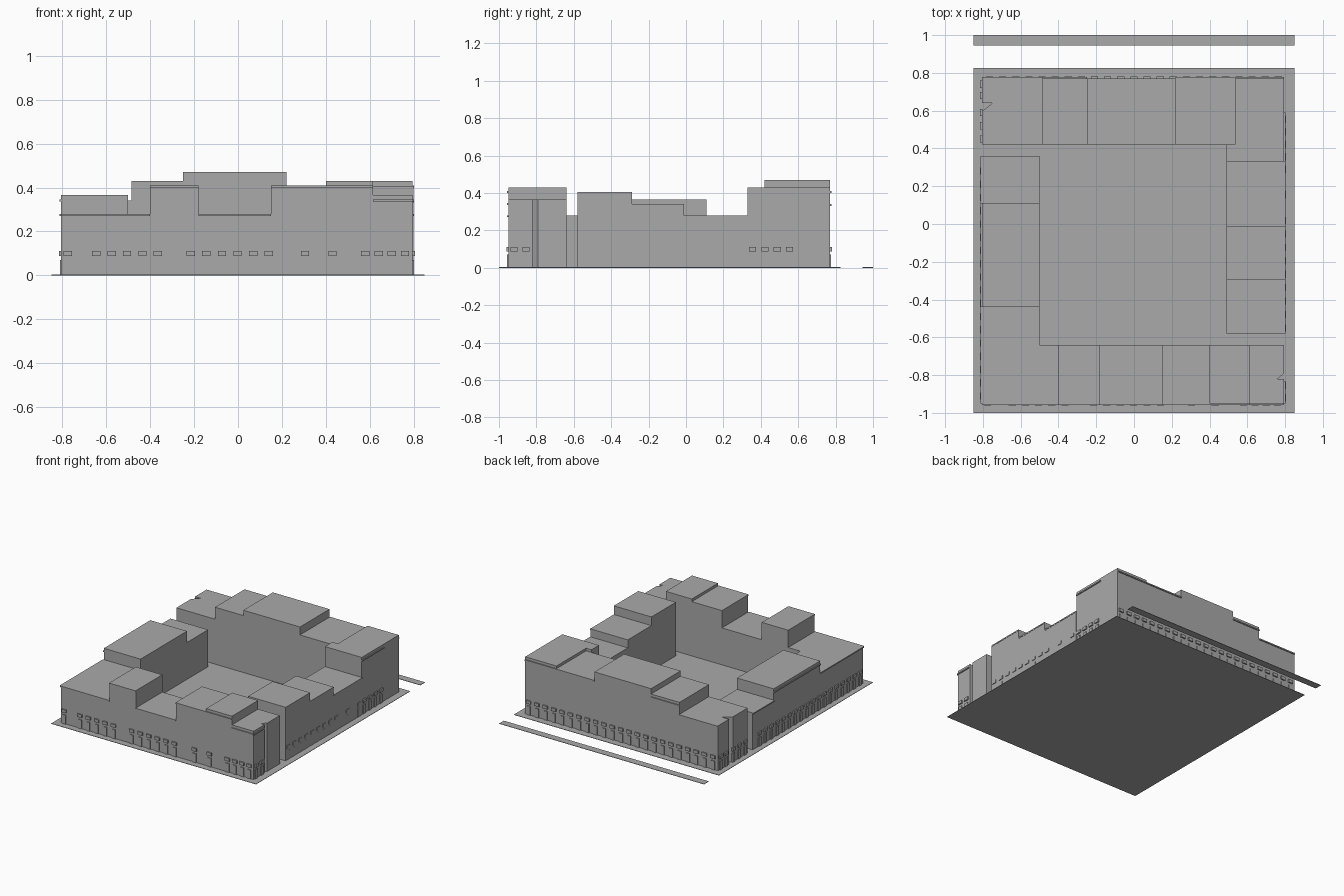
import bpy
import bmesh

if "Cube" in bpy.data.objects:
    bpy.data.objects.remove(bpy.data.objects["Cube"])

stone = bpy.data.materials.new("grey stone")
stone.diffuse_color = (0.4, 0.4, 0.4, 1)
stone.use_nodes = True
stone.node_tree.nodes["Principled BSDF"].inputs["Base Color"].default_value = stone.diffuse_color


def finish(name, bm):
    bmesh.ops.recalc_face_normals(bm, faces=bm.faces)
    mesh = bpy.data.meshes.new(name)
    bm.to_mesh(mesh)
    bm.free()
    mesh.materials.append(stone)
    obj = bpy.data.objects.new(name, mesh)
    bpy.context.collection.objects.link(obj)
    return obj


def prism(bm, outline, z0, z1):
    low = [bm.verts.new((x, y, z0)) for x, y in outline]
    top = [bm.verts.new((x, y, z1)) for x, y in outline]
    bm.faces.new(low)
    bm.faces.new(top)
    n = len(outline)
    for i in range(n):
        j = (i + 1) % n
        bm.faces.new((low[i], low[j], top[j], top[i]))


def rect(x0, x1, y0, y1):
    return [(x0, y0), (x1, y0), (x1, y1), (x0, y1)]


def block(name, outline, height, base=0.0):
    bm = bmesh.new()
    prism(bm, outline, base, height)
    return finish(name, bm)


# Outer wall planes
FRONT, BACK, LEFT, RIGHT = -0.95, 0.77, -0.805, 0.795


def wall_box(bm, side, a, b, z0, z1, depth):
    """Thin box standing out from one outer wall, from a to b along it."""
    if side == "front":
        outline = rect(a, b, FRONT - depth, FRONT + 0.003)
    elif side == "back":
        outline = rect(a, b, BACK - 0.003, BACK + depth)
    elif side == "left":
        outline = rect(LEFT - depth, LEFT + 0.003, a, b)
    else:
        outline = rect(RIGHT - 0.003, RIGHT + depth, a, b)
    prism(bm, outline, z0, z1)


# Ground slab and the separate pavement strip behind
block("ground_slab", rect(-0.85, 0.85, -1, 0.825), 0.003)
block("pavement_strip", rect(-0.85, 0.85, 0.945, 1), 0.003)

# Front wing
block("front_left_corner", [(LEFT, FRONT), (-0.4, FRONT), (-0.4, -0.64),
                            (-0.5, -0.64), (-0.5, -0.44), (LEFT, -0.44)], 0.28)
block("front_tower", rect(-0.4, -0.18, FRONT, -0.64), 0.41)
block("front_low", rect(-0.18, 0.15, FRONT, -0.64), 0.28)
block("front_mid", rect(0.15, 0.4, FRONT, -0.64), 0.41)
block("front_high", rect(0.4, 0.615, FRONT, -0.64), 0.43)
block("front_right_corner", [(0.615, FRONT), (RIGHT, FRONT), (RIGHT, -0.82), (0.76, -0.82),
                             (RIGHT, -0.79), (RIGHT, -0.64), (0.615, -0.64)], 0.365)

# Right wing
block("right_high", rect(0.49, 0.8, -0.58, -0.29), 0.405)
block("right_mid", rect(0.49, 0.8, -0.29, -0.01), 0.34)
block("right_low", rect(0.49, 0.8, -0.01, 0.33), 0.28)

# Back wing
block("back_right_corner", [(0.49, 0.33), (RIGHT, 0.33), (RIGHT, BACK), (0.535, BACK),
                            (0.535, 0.42), (0.49, 0.42)], 0.43)
block("back_mid", rect(0.22, 0.535, 0.42, BACK), 0.41)
block("back_centre", rect(-0.25, 0.22, 0.42, BACK), 0.47)
block("back_high", rect(-0.485, -0.25, 0.42, BACK), 0.43)
block("back_left_corner", [(-0.485, 0.42), (-0.485, BACK), (LEFT, BACK), (LEFT, 0.64),
                           (-0.75, 0.64), (LEFT, 0.595), (LEFT, 0.42)], 0.34)

# Left wing
block("left_mid", rect(LEFT, -0.5, -0.44, 0.11), 0.365)
block("left_low", rect(LEFT, -0.5, 0.11, 0.36), 0.28)

# Thin cornice ledges near the roof line: side, start, end, top height
ledges = [
    ("front", LEFT, -0.4, 0.28), ("front", -0.4, -0.18, 0.41),
    ("front", -0.18, 0.15, 0.28), ("front", 0.15, 0.615, 0.41),
    ("front", 0.615, RIGHT, 0.345), ("right", FRONT, -0.83, 0.345),
    ("right", -0.58, -0.29, 0.405), ("right", -0.29, -0.01, 0.34),
    ("right", -0.01, 0.33, 0.28), ("right", 0.33, 0.59, 0.41),
    ("back", 0.22, RIGHT, 0.41), ("back", -0.485, -0.25, 0.41),
    ("back", LEFT, -0.485, 0.34),
    ("left", FRONT, -0.44, 0.28), ("left", -0.44, 0.11, 0.345),
    ("left", 0.11, 0.36, 0.28),
]
bm = bmesh.new()
for side, a, b, top in ledges:
    wall_box(bm, side, a, b, top - 0.009, top, 0.007)
finish("cornice_ledges", bm)


def row(start, count, step=0.07):
    return [start + i * step for i in range(count)]


# Small sign boxes above street level, with a door plate below each
bays = {
    "front": [-0.775] + row(-0.645, 5) + row(-0.215, 6, 0.071)
             + [0.305, 0.43] + row(0.58, 4, 0.06),
    "right": [-0.92, -0.855] + row(-0.55, 9, 0.071) + [0.155] + row(0.29, 5, 0.066),
    "back": row(-0.765, 23, 0.0695),
    "left": row(-0.91, 18) + row(0.45, 3) + [0.68, 0.74],
}
signs, doors = bmesh.new(), bmesh.new()
for side, centres in bays.items():
    for c in centres:
        wall_box(signs, side, c - 0.019, c + 0.019, 0.088, 0.111, 0.01)
        wall_box(doors, side, c - 0.014, c + 0.014, 0.003, 0.07, 0.006)
finish("sign_boxes", signs)
finish("street_doors", doors)
